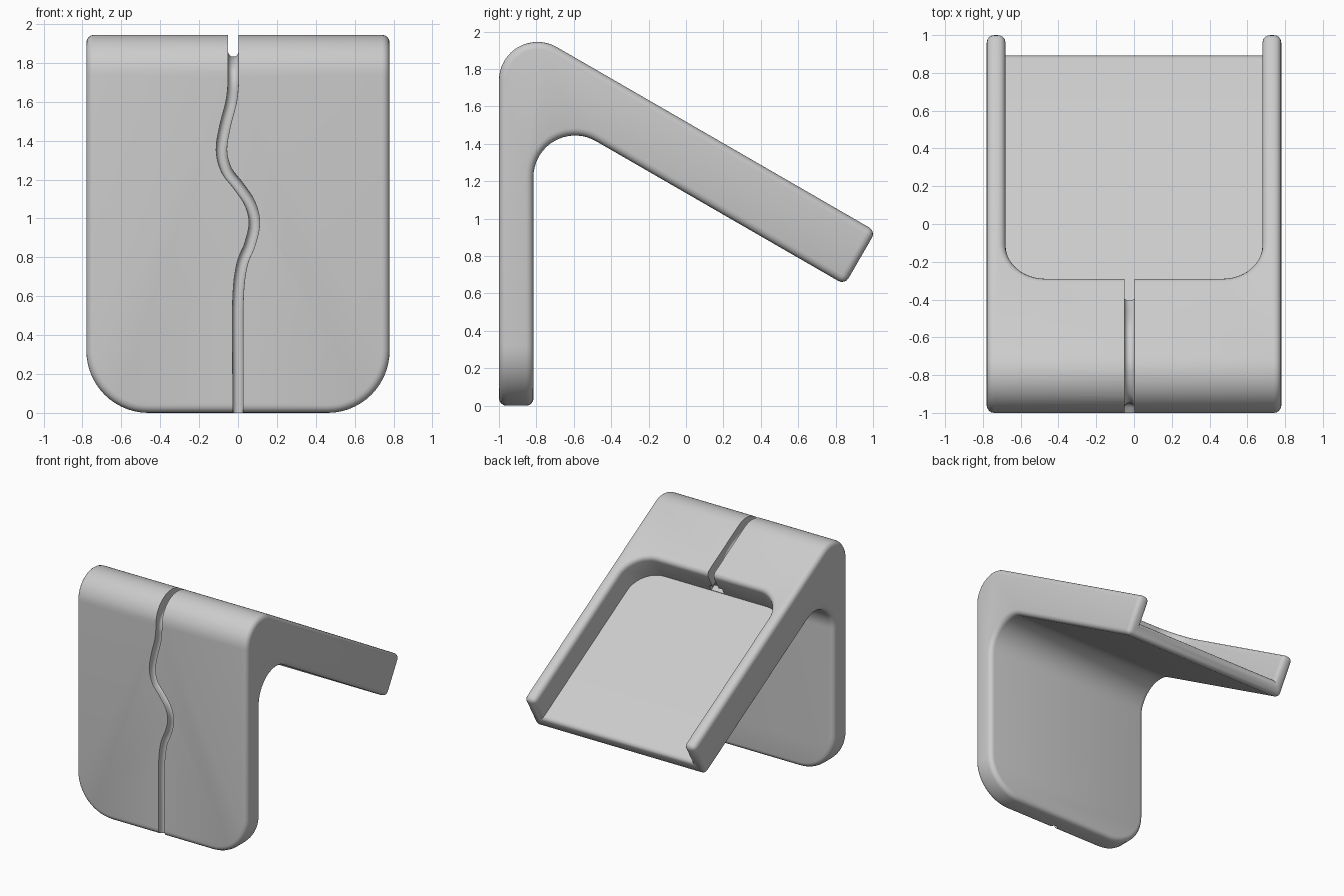
import bpy, bmesh
from math import radians, sin, cos, pi
from mathutils import Vector

cube = bpy.data.objects.get("Cube")
if cube:
    bpy.data.objects.remove(cube, do_unlink=True)

HALF_W = 0.78
ALONG = Vector((0, cos(radians(30)), -0.5))    # down the sloped arm
UP = Vector((0, 0.5, cos(radians(30))))        # out of the sloped arm
TOP, UNDER, FLOOR, TIP, HEAD = 1.315, 0.985, 1.1, 0.412, -1.077


def slope(t, n, x=0.0):
    return ALONG * t + UP * n + Vector((x, 0, 0))


def arc(cy, cz, r, a0, a1, steps=18):
    angles = [radians(a0 + (a1 - a0) * i / steps) for i in range(steps + 1)]
    return [Vector((0, cy + r * cos(a), cz + r * sin(a))) for a in angles]


def make_object(name, bm):
    bmesh.ops.recalc_face_normals(bm, faces=bm.faces[:])
    mesh = bpy.data.meshes.new(name)
    bm.to_mesh(mesh)
    bm.free()
    obj = bpy.data.objects.new(name, mesh)
    bpy.context.collection.objects.link(obj)
    return obj


def prism(points, move):
    bm = bmesh.new()
    face = bm.faces.new([bm.verts.new(p) for p in points])
    new = bmesh.ops.extrude_face_region(bm, geom=[face])["geom"]
    bmesh.ops.translate(bm, vec=move, verts=[v for v in new if isinstance(v, bmesh.types.BMVert)])
    return bm


def cut(obj, cutter):
    mod = obj.modifiers.new("cut", 'BOOLEAN')
    mod.operation, mod.solver, mod.object = 'DIFFERENCE', 'EXACT', cutter
    bpy.context.view_layer.update()
    graph = bpy.context.evaluated_depsgraph_get()
    mesh = bpy.data.meshes.new_from_object(obj.evaluated_get(graph))
    obj.modifiers.clear()
    obj.data = mesh
    bpy.data.objects.remove(cutter, do_unlink=True)


# Bent body: upright leg and sloped arm from one side profile
profile = [Vector((0, -1, 0))]
profile += arc(-0.794, 1.739, 0.206, 180, 60)
profile += [slope(TIP, TOP), slope(TIP, UNDER)]
profile += arc(-0.593, 1.222, 0.2226, 60, 180)
profile += [Vector((0, -0.815, 0))]
bm = prism([p - Vector((HALF_W, 0, 0)) for p in profile], Vector((2 * HALF_W, 0, 0)))
bmesh.ops.recalc_face_normals(bm, faces=bm.faces[:])
corners = [e for e in bm.edges if all(v.co.z < 0.01 for v in e.verts)
           and abs(e.verts[0].co.x - e.verts[1].co.x) < 0.01]
bmesh.ops.bevel(bm, geom=corners, offset=0.32, segments=14, profile=0.5, affect='EDGES')
body = make_object("bent_stand_body", bm)

# Pocket in the arm, open at the tip, with two rounded inner corners
R, WALL = 0.21, 0.68
outline = [(WALL, TIP + 0.3)]
for sx, a0 in ((1, 0), (-1, 90)):
    for i in range(13):
        a = radians(a0 + 90 * i / 12)
        outline.append((sx * (WALL - R) + R * cos(a), HEAD + R - R * sin(a)))
outline.append((-WALL, TIP + 0.3))
pocket = make_object("pocket_cutter", prism([slope(t, FLOOR, x) for x, t in outline], UP * 0.6))
cut(body, pocket)

# Soft rounding on every outward edge
bm = bmesh.new()
bm.from_mesh(body.data)
bmesh.ops.dissolve_limit(bm, angle_limit=0.002, verts=bm.verts[:], edges=bm.edges[:])
rims = [e for e in bm.edges if len(e.link_faces) == 2 and e.calc_face_angle_signed() > 0.6]
bmesh.ops.bevel(bm, geom=rims, offset=0.04, segments=4, profile=0.5,
                affect='EDGES', clamp_overlap=True)
bm.to_mesh(body.data)
bm.free()

# Winding cable groove: floor points and the direction it opens towards
F = -0.945
path = [(0, F, -0.2, 0), (0, F, 0.2, 0), (0, F, 0.58, 0), (0.02, F, 0.76, 0),
        (0.062, F, 0.87, 0), (0.084, F, 0.98, 0), (0.06, F, 1.08, 0), (0, F, 1.17, 0),
        (-0.06, F, 1.25, 0), (-0.085, F, 1.35, 0), (-0.068, F, 1.47, 0),
        (-0.035, F, 1.6, 0), (-0.024, F, 1.7, 5), (-0.024, -0.91, 1.77, 35),
        (-0.024, -0.82, 1.82, 70), (-0.024, -0.71, 1.825, 100), (-0.024, -0.54, 1.74, 120),
        (-0.024, -0.42, 1.57, 120), (-0.024, -0.335, 1.474, 120)]
path = [Vector(p) for p in path]


def smooth(points, steps=6):
    result = []
    for i in range(len(points) - 1):
        p0, p1 = points[max(i - 1, 0)], points[i]
        p2, p3 = points[i + 1], points[min(i + 2, len(points) - 1)]
        for k in range(steps):
            t = k / steps
            result.append(p1 + ((p2 - p0) * t + (2 * p0 - 5 * p1 + 4 * p2 - p3) * t * t
                                + (3 * p1 - p0 - 3 * p2 + p3) * t ** 3) / 2)
    return result + [points[-1]]


W = 0.027
section = [(-W, 0.4)] + [(-W * cos(pi * i / 8), W - W * sin(pi * i / 8)) for i in range(9)] + [(W, 0.4)]
line = smooth(path)
bm = bmesh.new()
rings = []
for i, p in enumerate(line):
    a = radians(p.w)
    out = Vector((0, -cos(a), sin(a)))
    tangent = (line[min(i + 1, len(line) - 1)] - line[max(i - 1, 0)]).xyz
    side = tangent.cross(out).normalized()
    rings.append([bm.verts.new(p.xyz + side * s + out * h) for s, h in section])
for r0, r1 in zip(rings, rings[1:]):
    for k in range(len(section)):
        j = (k + 1) % len(section)
        bm.faces.new((r0[k], r0[j], r1[j], r1[k]))
bm.faces.new(rings[0])
bm.faces.new(rings[-1][::-1])
cut(body, make_object("groove_cutter", bm))

# Plug recess where the groove meets the pocket floor
recess = [slope(t, n, -0.085) for t, n in ((HEAD - 0.05, FLOOR + 0.005), (HEAD + 0.03, FLOOR + 0.005),
                                           (HEAD + 0.03, FLOOR + 0.06), (HEAD - 0.05, FLOOR + 0.06))]
cut(body, make_object("recess_cutter", prism(recess, Vector((0.12, 0, 0)))))

# Single grey finish
grey = bpy.data.materials.new("light_grey")
grey.use_nodes = True
color = (0.6, 0.6, 0.6, 1)
grey.diffuse_color = color
grey.node_tree.nodes["Principled BSDF"].inputs["Base Color"].default_value = color
body.data.materials.clear()
body.data.materials.append(grey)
bpy.context.view_layer.objects.active = body
body.select_set(True)
bpy.ops.object.shade_smooth_by_angle(angle=radians(32))
